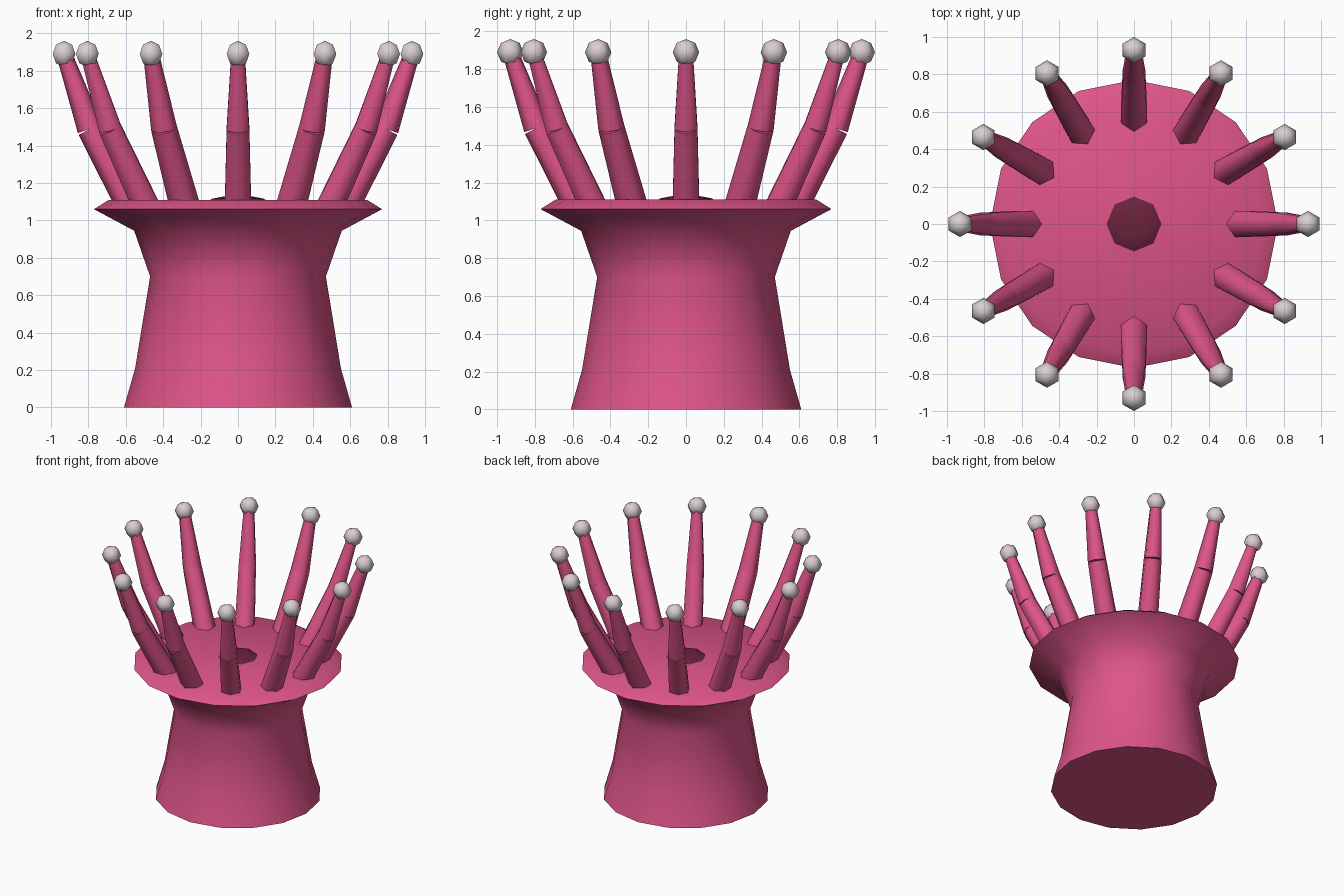
import bpy, bmesh, math
from mathutils import Matrix, Vector

cube = bpy.data.objects.get("Cube")
if cube:
    bpy.data.objects.remove(cube, do_unlink=True)


def material(name, rgb):
    m = bpy.data.materials.new(name)
    m.use_nodes = True
    m.diffuse_color = (*rgb, 1)
    m.node_tree.nodes["Principled BSDF"].inputs["Base Color"].default_value = (*rgb, 1)
    return m


PINK = material("pink", (0.73, 0.09, 0.25))
DARK = material("dark maroon", (0.15, 0.016, 0.045))
PALE = material("pale tip", (0.70, 0.62, 0.65))


def finish(bm, name, mat, angle=65):
    """Turn a bmesh into a smooth shaded object, keeping sharp edges."""
    bmesh.ops.recalc_face_normals(bm, faces=bm.faces)
    mesh = bpy.data.meshes.new(name)
    bm.to_mesh(mesh)
    bm.free()
    mesh.materials.append(mat)
    obj = bpy.data.objects.new(name, mesh)
    bpy.context.collection.objects.link(obj)
    bpy.ops.object.select_all(action="DESELECT")
    obj.select_set(True)
    bpy.context.view_layer.objects.active = obj
    bpy.ops.object.shade_smooth_by_angle(angle=math.radians(angle))
    return obj


def lathe(profile, sides):
    """Closed solid of revolution from (radius, height) pairs."""
    bm = bmesh.new()
    rings = []
    for r, z in profile:
        rings.append([bm.verts.new((r * math.cos(math.tau * i / sides),
                                    r * math.sin(math.tau * i / sides), z))
                      for i in range(sides)])
    for a, b in zip(rings, rings[1:]):
        for i in range(sides):
            j = (i + 1) % sides
            bm.faces.new((a[i], a[j], b[j], b[i]))
    bm.faces.new(rings[0][::-1])
    bm.faces.new(rings[-1])
    return bm


def add_cone(bm, start, end, r1, r2):
    """Six sided tapered segment with a flat side facing the centre."""
    axis = end - start
    tilt = math.atan2(axis.x, axis.z)
    turn = Matrix.Rotation(tilt, 4, "Y") @ Matrix.Rotation(math.pi / 2, 4, "Z")
    bmesh.ops.create_cone(bm, cap_ends=True, segments=6, radius1=r1, radius2=r2,
                          depth=axis.length,
                          matrix=Matrix.Translation((start + end) / 2) @ turn)


# Body column with flared rim
body = [(0.61, 0), (0.55, 0.21), (0.47, 0.70), (0.555, 0.945), (0.77, 1.06), (0.69, 1.11)]
finish(lathe(body, 16), "body", PINK)

# Mouth dome
bm = bmesh.new()
bmesh.ops.create_uvsphere(bm, u_segments=8, v_segments=6, radius=0.16,
                          matrix=Matrix.Translation((0, 0, 1.1)) @ Matrix.Diagonal((1, 1, 0.2, 1)))
finish(bm, "mouth", DARK)

# Ring of bent tentacles, each with a ball tip
base, bend, tip = Vector((0.56, 0, 1.06)), Vector((0.79, 0, 1.49)), Vector((0.93, 0, 1.89))
for i in range(12):
    spin = Matrix.Rotation(math.tau * i / 12, 4, "Z")
    bm = bmesh.new()
    add_cone(bm, base, bend, 0.082, 0.07)
    add_cone(bm, bend, tip, 0.07, 0.042)
    bm.transform(spin)
    finish(bm, f"tentacle_{i + 1}", PINK)
    bm = bmesh.new()
    bmesh.ops.create_uvsphere(bm, u_segments=6, v_segments=4, radius=0.07,
                              matrix=Matrix.Translation(spin @ tip))
    finish(bm, f"tentacle_tip_{i + 1}", PALE)
